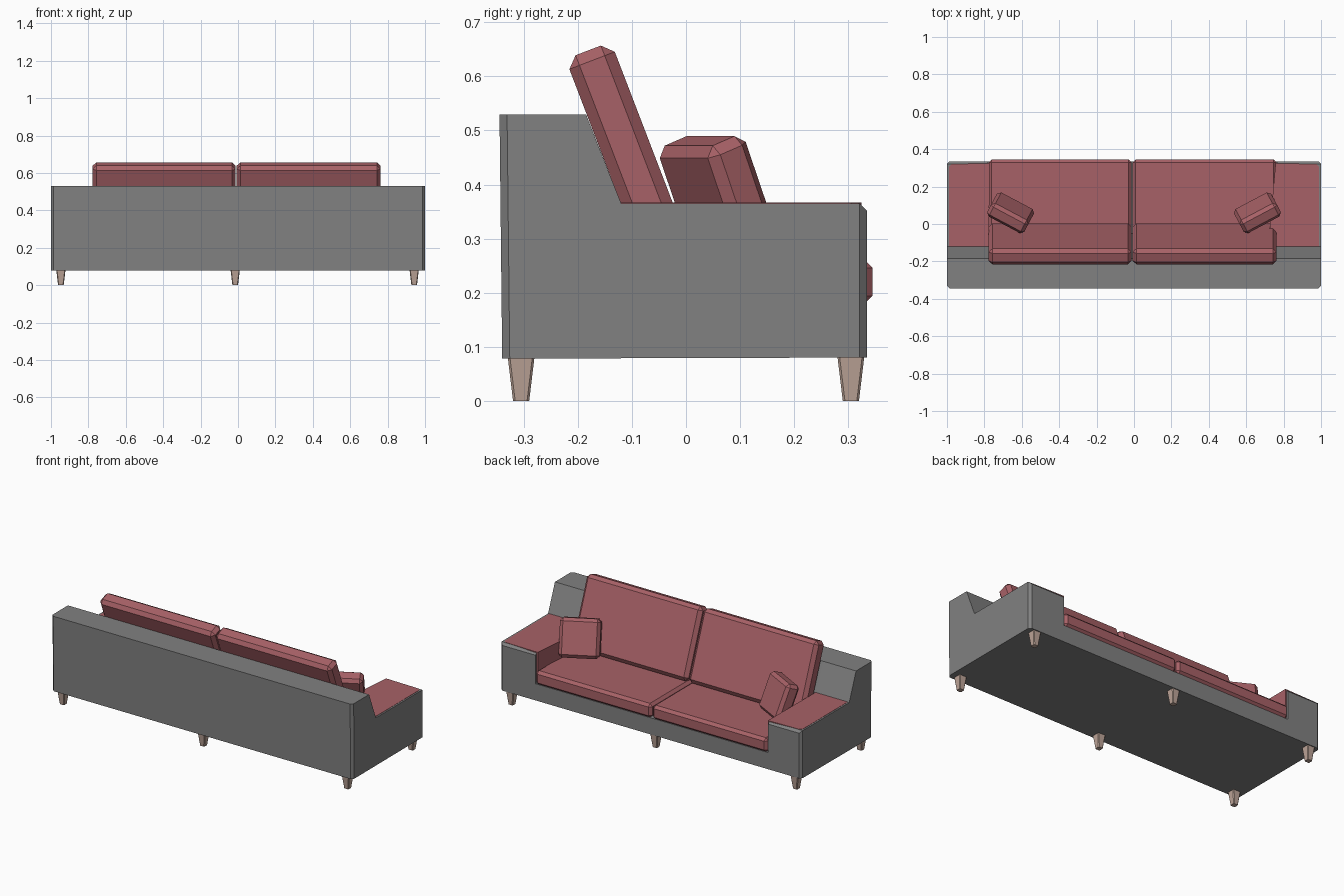
import bpy, bmesh, math
from mathutils import Vector

if "Cube" in bpy.data.objects:
    bpy.data.objects.remove(bpy.data.objects["Cube"])


def material(name, rgb):
    m = bpy.data.materials.new(name)
    m.diffuse_color = (*rgb, 1)
    m.use_nodes = True
    m.node_tree.nodes["Principled BSDF"].inputs["Base Color"].default_value = m.diffuse_color
    return m


RED = material("red_fabric", (0.39, 0.12, 0.135))
GREY = material("grey_fabric", (0.22, 0.22, 0.22))
WOOD = material("wood", (0.52, 0.38, 0.32))


def finish(name, bm, mat=GREY):
    bmesh.ops.recalc_face_normals(bm, faces=bm.faces)
    me = bpy.data.meshes.new(name)
    bm.to_mesh(me)
    bm.free()
    ob = bpy.data.objects.new(name, me)
    bpy.context.collection.objects.link(ob)
    me.materials.append(mat)
    return ob


def prism(points, axis, lo, hi):
    """Extrude a 2D outline along x (points are y,z) or z (points are x,y)."""
    bm = bmesh.new()
    place = (lambda p: (lo, *p)) if axis == "x" else (lambda p: (*p, lo))
    face = bm.faces.new([bm.verts.new(place(p)) for p in points])
    top = bmesh.ops.extrude_face_region(bm, geom=[face])["geom"]
    step = Vector((hi - lo, 0, 0)) if axis == "x" else Vector((0, 0, hi - lo))
    bmesh.ops.translate(bm, vec=step, verts=[v for v in top if isinstance(v, bmesh.types.BMVert)])
    return bm


def soft_box(name, centre, size, rot=(0, 0, 0), bevel=0.02, mat=RED):
    bm = bmesh.new()
    bmesh.ops.create_cube(bm, size=1)
    bmesh.ops.scale(bm, vec=size, verts=bm.verts)
    bmesh.ops.bevel(bm, geom=bm.edges[:], offset=bevel, segments=1, affect="EDGES")
    ob = finish(name, bm, mat)
    ob.location, ob.rotation_euler = centre, rot
    return ob


# Side profile, shared by both arm ends
side = [(-0.34, 0.078), (0.335, 0.08), (0.335, 0.365), (-0.12, 0.365), (-0.185, 0.53), (-0.345, 0.53)]
INNER = {-1: 0.78, 1: 0.765}
for s, label in ((-1, "left"), (1, "right")):
    inner = INNER[s]
    bm = prism(side, "x", s * inner, s)
    # chamfer the outer upright corners and the front top edge
    edges = []
    for e in bm.edges:
        a, b = (v.co for v in e.verts)
        outer = abs(abs(a.x) - 1) < 1e-4 and abs(abs(b.x) - 1) < 1e-4
        upright = abs(a.z - b.z) > 0.2 and abs(a.y - b.y) < 0.02
        front_top = all(abs(v.y - 0.335) < 1e-4 and abs(v.z - 0.365) < 1e-4 for v in (a, b))
        if (outer and upright) or front_top:
            edges.append(e)
    bmesh.ops.bevel(bm, geom=edges, offset=0.014, segments=1, affect="EDGES")
    finish(label + "_arm", bm)

    # red covering on the arm top, running down the inside
    narrow = 0.725 if s > 0 else inner - 0.005
    pad = [(s * 0.99, -0.12), (s * 0.99, 0.305), (s * 0.975, 0.32),
           (s * (inner - 0.008), 0.325), (s * narrow, -0.03), (s * narrow, -0.12)]
    finish(label + "_arm_cover", prism(pad, "z", 0.35, 0.3665), RED)
    lining = [(s * (inner + 0.01), -0.1), (s * (inner + 0.01), 0.325),
              (s * (inner - 0.008), 0.325), (s * narrow, -0.03), (s * narrow, -0.1)]
    finish(label + "_arm_lining", prism(lining, "z", 0.24, 0.352), RED)

# Back rest and seat base between the arms
frame = [(-0.34, 0.078), (0.335, 0.08), (0.335, 0.18), (-0.05, 0.18), (-0.185, 0.53), (-0.345, 0.53)]
finish("frame", prism(frame, "x", -INNER[-1], INNER[1]))

# Seat and back cushions
for label, x0, x1 in (("left", -0.777, -0.013), ("right", -0.007, 0.762)):
    cx, w = (x0 + x1) / 2, x1 - x0
    soft_box(label + "_seat_cushion", (cx, 0.125, 0.22), (w, 0.44, 0.084), bevel=0.016)
    soft_box(label + "_back_cushion", (cx, -0.106, 0.453), (w, 0.09, 0.418),
             (math.radians(21), 0, 0), 0.02)

# Throw pillows leaning in the corners
for s, label in ((-1, "left"), (1, "right")):
    soft_box(label + "_pillow", (s * 0.66, 0.06, 0.378), (0.225, 0.085, 0.22),
             (math.radians(21), 0, math.radians(28 * s)), 0.018)

# Tapered legs, with chamfered corners
for y, row in ((-0.305, "back"), (0.305, "front")):
    for x, pos in ((-0.947, "left"), (-0.015, "middle"), (0.942, "right")):
        bm = bmesh.new()
        bmesh.ops.create_cube(bm, size=1)
        for v in bm.verts:
            r = 0.025 if v.co.z > 0 else 0.015
            v.co = (math.copysign(r, v.co.x), math.copysign(r, v.co.y), 0.083 if v.co.z > 0 else 0)
        bmesh.ops.bevel(bm, geom=[e for e in bm.edges if abs(e.verts[0].co.z - e.verts[1].co.z) > 0.05],
                        offset=0.004, segments=1, affect="EDGES")
        ob = finish(f"{row}_{pos}_leg", bm, WOOD)
        ob.location = (x, y, 0)
